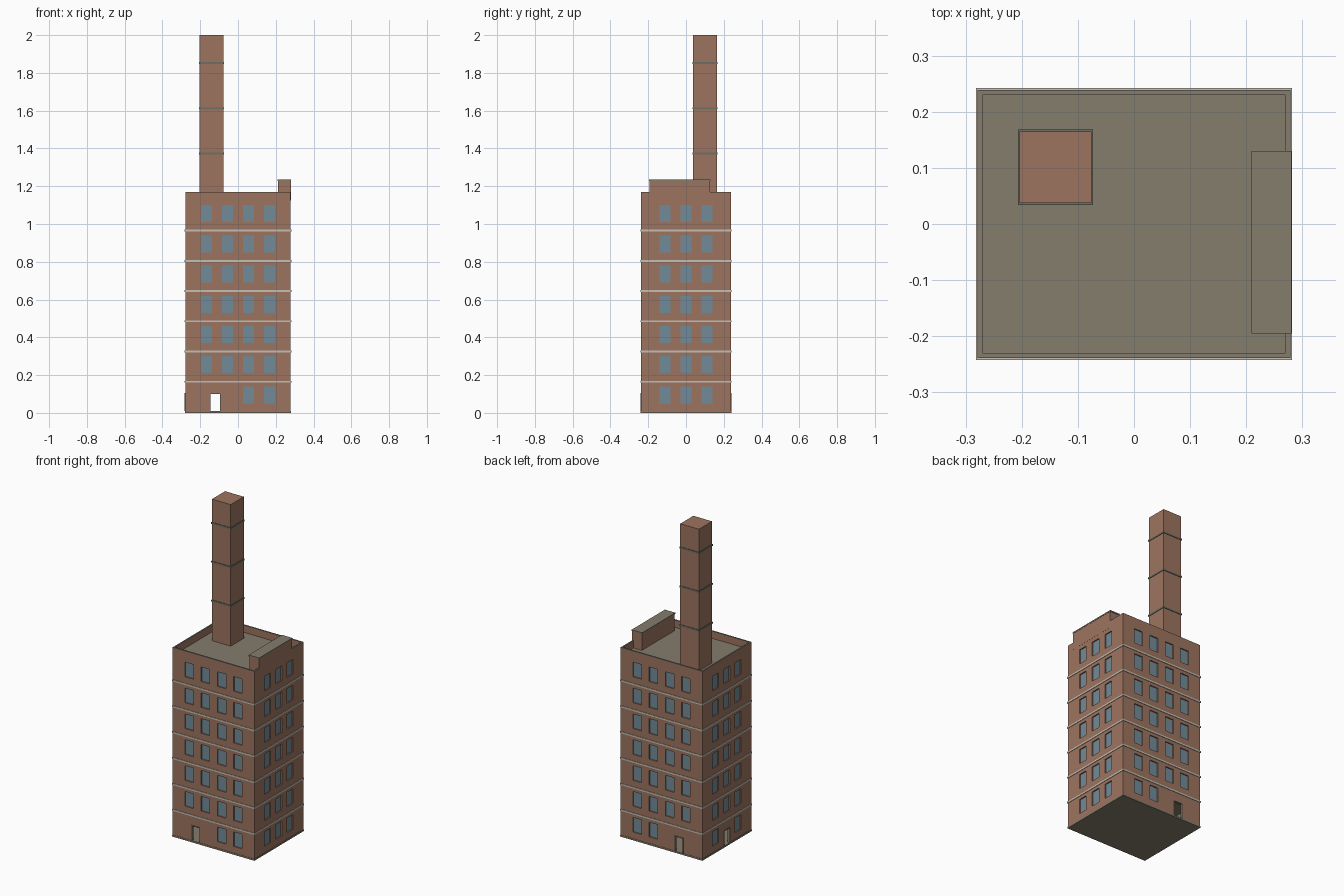
import bpy, bmesh
from mathutils import Vector

if "Cube" in bpy.data.objects:
    bpy.data.objects.remove(bpy.data.objects["Cube"], do_unlink=True)


def material(name, rgb):
    m = bpy.data.materials.new(name)
    m.use_nodes = True
    m.diffuse_color = (*rgb, 1)
    m.node_tree.nodes["Principled BSDF"].inputs["Base Color"].default_value = (*rgb, 1)
    return m


BRICK = material("brick", (0.34, 0.175, 0.115))
ROOF = material("roof grey", (0.235, 0.205, 0.155))
GLASS = material("window blue", (0.17, 0.26, 0.32))
STONE = material("pale stone", (0.56, 0.53, 0.47))
METAL = material("ring grey", (0.15, 0.16, 0.13))

HX, HY = 0.279, 0.239        # half size of the tower
DECK, TOP = 1.125, 1.17      # roof deck and parapet top
FLOOR, STOREY = 0.01, 0.16
WALL = 0.012


def finish(name, bm, mats):
    mesh = bpy.data.meshes.new(name)
    bm.to_mesh(mesh)
    bm.free()
    for m in mats:
        mesh.materials.append(m)
    ob = bpy.data.objects.new(name, mesh)
    bpy.context.collection.objects.link(ob)
    return ob


def box_mesh(lo, hi):
    bm = bmesh.new()
    bmesh.ops.create_cube(bm, size=1)
    lo, hi = Vector(lo), Vector(hi)
    for v in bm.verts:
        v.co = (lo + hi) / 2 + v.co * (hi - lo)
    return bm


def box(name, lo, hi, mat):
    return finish(name, box_mesh(lo, hi), [mat])


# Openings: (wall axis, wall side, centre along wall, bottom, top)
HALF = 0.029
PITCH = 0.111
doors = [(1, -1, -0.12, FLOOR, 0.105), (1, 1, -0.12, FLOOR, 0.105),
         (0, -1, 0.0, FLOOR, 0.105)]
windows = []
for row in range(7):
    z = 0.095 + row * STOREY
    for side in (-1, 1):
        for i in range(4):
            if row or i > 1:
                windows.append((1, side, (i - 1.5) * PITCH, z - 0.045, z + 0.045))
        for i in range(3):
            if row or side > 0 or i != 1:
                windows.append((0, side, (i - 1) * PITCH, z - 0.045, z + 0.045))


def slice_box(bm, openings):
    """Cut the box along every opening edge."""
    cuts = set()
    for axis, _, c, z0, z1 in openings:
        cuts |= {(1 - axis, round(c - HALF, 4)), (1 - axis, round(c + HALF, 4)),
                 (2, round(z0, 4)), (2, round(z1, 4))}
    for axis, pos in sorted(cuts):
        no = Vector((0, 0, 0))
        no[axis] = 1
        bmesh.ops.bisect_plane(bm, geom=bm.verts[:] + bm.edges[:] + bm.faces[:],
                               plane_co=no * pos, plane_no=no)


def opening_face(bm, opening):
    """Merge the cells inside one opening into a single face."""
    axis, side, c, z0, z1 = opening
    cells = []
    for f in bm.faces:
        p = f.calc_center_median()
        if f.normal[axis] * side > 0.9 and abs(p[1 - axis] - c) < HALF and z0 < p.z < z1:
            cells.append(f)
    if len(cells) > 1:
        return bmesh.ops.dissolve_faces(bm, faces=cells)["region"][0]
    return cells[0]


# Tower walls with recessed windows, open doorways and a grey deck
bm = box_mesh((-HX, -HY, FLOOR), (HX, HY, DECK))
slice_box(bm, doors + windows)
bm.normal_update()
panes = [opening_face(bm, w) for w in windows]
gaps = [opening_face(bm, d) for d in doors]
bm.normal_update()
gaps += [f for f in bm.faces if f.normal.z < -0.9]
bmesh.ops.inset_individual(bm, faces=panes, thickness=0, depth=-0.007)
for f in panes:
    f.material_index = 1
for f in bm.faces:
    if f.normal.z > 0.9 and f.calc_center_median().z > DECK - 0.001:
        f.material_index = 2
bmesh.ops.delete(bm, geom=gaps, context="FACES")
finish("tower_walls", bm, [BRICK, GLASS, ROOF])

# Ground floor room seen through the doorways
bm = box_mesh((WALL - HX, WALL - HY, FLOOR), (HX - WALL, HY - WALL, STOREY - 0.005))
slice_box(bm, doors)
bm.normal_update()
gaps = [opening_face(bm, d) for d in doors]
bm.normal_update()
gaps += [f for f in bm.faces if f.normal.z < -0.9]
bmesh.ops.delete(bm, geom=gaps, context="FACES")
bmesh.ops.reverse_faces(bm, faces=bm.faces[:])
finish("ground_room", bm, [ROOF])

box("base_slab", (-HX - 0.002, -HY - 0.002, 0), (HX + 0.002, HY + 0.002, FLOOR), ROOF)

# Door frames, lining the wall thickness
for n, (axis, side, c, z0, z1) in enumerate(doors):
    wall = (HX, HY)[axis]
    d0, d1 = sorted((side * (wall - WALL), side * (wall + 0.003)))
    t = 0.004
    for part, a, b, lo, hi in (("jamb_a", c - HALF, c - HALF + t, z0, z1),
                               ("jamb_b", c + HALF - t, c + HALF, z0, z1),
                               ("lintel", c - HALF, c + HALF, z1 - t, z1)):
        p, q = ((d0, a, lo), (d1, b, hi)) if axis == 0 else ((a, d0, lo), (b, d1, hi))
        box(f"door_{n + 1}_{part}", p, q, ROOF)

# Stone string courses between storeys
for i in range(1, 7):
    z = 0.005 + i * STOREY
    box(f"string_course_{i}", (-HX - 0.003, -HY - 0.003, z - 0.005),
        (HX + 0.003, HY + 0.003, z + 0.005), STONE)

# Parapet with a thin grey coping
T = 0.009
for side, tag in ((-1, "a"), (1, "b")):
    x0, x1 = sorted((side * HX, side * (HX - T)))
    y0, y1 = sorted((side * HY, side * (HY - T)))
    for name, lo, hi, mat in (("parapet", DECK, TOP - 0.004, BRICK),
                              ("coping", TOP - 0.004, TOP, ROOF)):
        box(f"{name}_end_{tag}", (x0, T - HY, lo), (x1, HY - T, hi), mat)
        box(f"{name}_long_{tag}", (-HX, y0, lo), (HX, y1, hi), mat)

# Rooftop housing with slab roof
box("roof_housing", (0.213, -0.192, DECK), (HX + 0.0006, 0.127, 1.228), BRICK)
box("roof_housing_slab", (0.209, -0.195, 1.228), (HX + 0.002, 0.13, 1.236), ROOF)

# Square chimney with three rings
CX, CY, R = -0.14, 0.101, 0.064
box("chimney", (CX - R, CY - R, DECK), (CX + R, CY + R, 2), BRICK)
for i in range(3):
    z = 1.373 + i * 0.24
    r = R + 0.003
    box(f"chimney_ring_{i + 1}", (CX - r, CY - r, z - 0.005), (CX + r, CY + r, z + 0.005), METAL)
